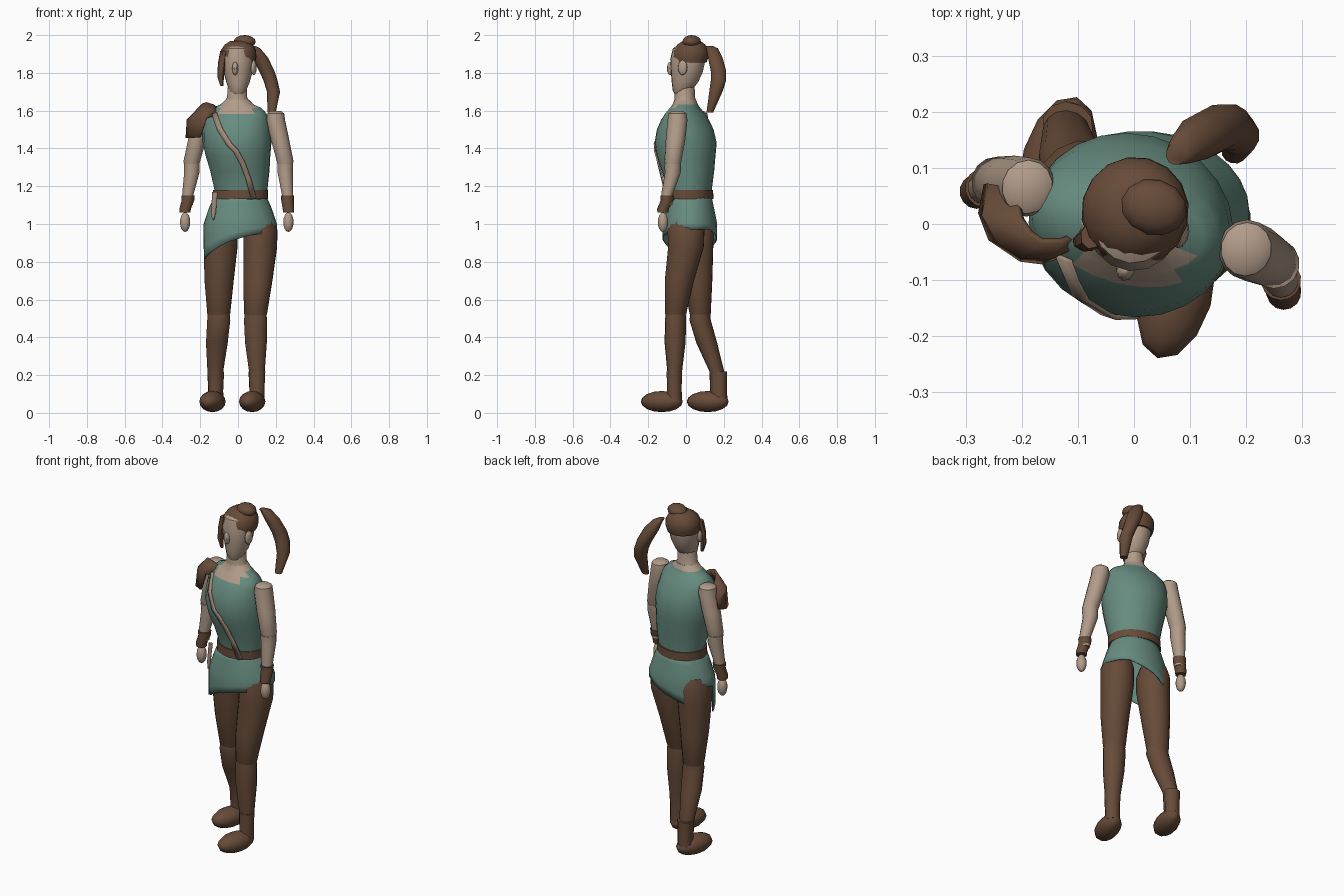
import bpy, bmesh, math
from mathutils import Vector
from mathutils.bvhtree import BVHTree

YAW = -0.25  # whole figure is turned slightly


def material(name, rgb):
    m = bpy.data.materials.new(name)
    m.diffuse_color = (*rgb, 1)
    return m


SKIN = material("skin", (0.44, 0.33, 0.25))
TEAL = material("teal cloth", (0.135, 0.26, 0.215))
BROWN = material("brown leather", (0.135, 0.07, 0.04))
TAN = material("tan strap", (0.36, 0.26, 0.19))


def finish(name, bm, *mats, angle=40):
    bmesh.ops.recalc_face_normals(bm, faces=bm.faces)
    me = bpy.data.meshes.new(name)
    bm.to_mesh(me)
    bm.free()
    ob = bpy.data.objects.new(name, me)
    bpy.context.collection.objects.link(ob)
    for m in mats:
        me.materials.append(m)
    bpy.ops.object.select_all(action='DESELECT')
    ob.select_set(True)
    bpy.context.view_layer.objects.active = ob
    bpy.ops.object.shade_smooth_by_angle(angle=math.radians(angle))
    return ob


def skin_rows(bm, rows, closed=True):
    """Join rows of vertices with quads."""
    for a, b in zip(rows, rows[1:]):
        n = len(a)
        for i in range(n if closed else n - 1):
            j = (i + 1) % n
            bm.faces.new((a[i], a[j], b[j], b[i]))


def loft(name, rings, *mats, sides=14, yaw=YAW, rule=None, angle=40):
    """Stack horizontal ellipses given as (x, y, z, rx, ry)."""
    bm = bmesh.new()
    rows = []
    for x, y, z, rx, ry in rings:
        row = []
        for i in range(sides):
            t = math.tau * i / sides
            p, q = rx * math.cos(t), ry * math.sin(t)
            row.append(bm.verts.new((x + p * math.cos(yaw) - q * math.sin(yaw),
                                     y + p * math.sin(yaw) + q * math.cos(yaw), z)))
        rows.append(row)
    skin_rows(bm, rows)
    bm.faces.new(rows[0])
    bm.faces.new(rows[-1])
    if rule:
        for f in bm.faces:
            f.material_index = rule(f.calc_center_median())
    return finish(name, bm, *mats, angle=angle)


def ball(name, centre, radii, mat, yaw=YAW, seg=12, rows=8):
    bm = bmesh.new()
    bmesh.ops.create_uvsphere(bm, u_segments=seg, v_segments=rows, radius=1)
    ob = finish(name, bm, mat)
    ob.location, ob.scale, ob.rotation_euler = centre, radii, (0, 0, yaw)
    return ob


def sheet(name, rows, mat, thick):
    """Open strip made solid."""
    bm = bmesh.new()
    skin_rows(bm, [[bm.verts.new(p) for p in r] for r in rows], closed=False)
    ob = finish(name, bm, mat)
    mod = ob.modifiers.new("thickness", 'SOLIDIFY')
    mod.thickness, mod.offset = thick, 0
    return ob


# Torso, with bare neckline at the front
def neckline(c):
    return int(c.z > 1.63 or (c.z > 1.58 and c.y < 0.0 and -0.1 < c.x < 0.09))


torso = loft("tunic_top", [
    (0.015, 0.02, 1.12, 0.135, 0.115), (0.015, 0.018, 1.19, 0.143, 0.118),
    (0.01, 0.01, 1.28, 0.158, 0.138), (0.0, 0.0, 1.36, 0.172, 0.155),
    (-0.005, -0.002, 1.43, 0.183, 0.163), (-0.008, -0.004, 1.5, 0.182, 0.148),
    (-0.01, -0.005, 1.55, 0.175, 0.124), (-0.008, -0.005, 1.582, 0.165, 0.103),
    (-0.008, -0.005, 1.615, 0.135, 0.076), (-0.005, -0.004, 1.632, 0.09, 0.066),
    (-0.005, -0.004, 1.66, 0.06, 0.056)], TEAL, SKIN, sides=24, rule=neckline)
loft("neck", [(-0.005, -0.004, 1.64, 0.075, 0.06), (-0.005, -0.006, 1.67, 0.054, 0.054),
              (-0.003, -0.008, 1.75, 0.05, 0.053)], SKIN)

# Skirt with an uneven hem: angle in degrees, hem height
HEM = [(0, .972), (48, .97), (60, .955), (95, .92), (138, .865), (140, .972), (184, .972),
       (187, .815), (215, .85), (250, .905), (285, .94), (313, .952), (315, .974), (360, .972)]


def hem(deg):
    for (a, za), (b, zb) in zip(HEM, HEM[1:]):
        if a <= deg <= b:
            return za + (zb - za) * (deg - a) / (b - a)


bm = bmesh.new()
angles = sorted(set(range(0, 360, 12)) | {138, 140, 184, 187, 313, 315})
PROFILE = [(1.15, 0.137, 0.115), (1.08, 0.168, 0.13), (1.0, 0.194, 0.146), (0.8, 0.194, 0.145)]


def skirt_radius(z):
    for (za, xa, ya), (zb, xb, yb) in zip(PROFILE, PROFILE[1:]):
        if z >= zb:
            k = (za - z) / (za - zb)
            return xa + (xb - xa) * k, ya + (yb - ya) * k


rows = []
for s in range(7):
    row = []
    for d in angles:
        z = 1.15 + (hem(d) - 1.15) * s / 6
        rx, ry = skirt_radius(z)
        t = math.radians(d)
        row.append(bm.verts.new((0.012 + rx * math.cos(t), 0.02 + ry * math.sin(t), z)))
    rows.append(row)
skin_rows(bm, rows)
skirt = finish("tunic_skirt", bm, TEAL)
mod = skirt.modifiers.new("cloth", 'SOLIDIFY')
mod.thickness = 0.006

loft("belt", [(0.013, 0.018, 1.132, 0.148, 0.126), (0.013, 0.018, 1.18, 0.147, 0.124)],
     BROWN, sides=24)
loft("knife", [(-0.132, -0.088, 1.02, 0.005, 0.004), (-0.13, -0.088, 1.06, 0.013, 0.007),
               (-0.122, -0.082, 1.17, 0.015, 0.008)], TAN, sides=8)

# Diagonal chest strap laid onto the torso
tree = BVHTree.FromPolygons([v.co for v in torso.data.vertices],
                            [p.vertices for p in torso.data.polygons])
PATH = [(-0.125, 1.585), (-0.095, 1.5), (-0.045, 1.42), (-0.01, 1.385),
        (0.025, 1.32), (0.055, 1.24), (0.083, 1.135)]
rows = []
for x, z in PATH:
    row = []
    for side in (-0.013, 0.013):
        hit = tree.ray_cast(Vector((x + side, -1, z + side * 0.4)), Vector((0, 1, 0)))[0]
        row.append(hit + Vector((0, -0.013 if z < 1.25 else -0.006, 0)))
    rows.append(row)
sheet("chest_strap", rows, TAN, 0.008)

# Shoulder guard: a curved shell in front of and outside one shoulder
low = [(-.262, .07, 1.47), (-.272, .02, 1.455), (-.255, -.025, 1.455),
       (-.2, -.062, 1.46), (-.165, -.066, 1.56), (-.1, -.045, 1.58)]
mid = [(-.255, .07, 1.52), (-.266, .015, 1.55), (-.24, -.03, 1.56),
       (-.2, -.056, 1.57), (-.15, -.058, 1.6), (-.1, -.035, 1.595)]
top = [(-.21, .06, 1.56), (-.2, .01, 1.61), (-.185, -.015, 1.635),
       (-.165, -.03, 1.642), (-.13, -.03, 1.63), (-.1, -.018, 1.605)]
sheet("shoulder_guard", [low, mid, top], BROWN, 0.012)

# Arms: shoulder, elbow, wrist and hand centres
ARMS = {"left": [(.2, -.045), (.222, -.055), (.25, -.07), (.262, -.1), (.267, -.122)],
        "right": [(-.19, .066), (-.215, .07), (-.245, .075), (-.265, .065), (-.28, .058)]}
for side, (sh, up, el, wr, ha) in ARMS.items():
    loft(side + "_upper_arm", [(*el, 1.31, .038, .038), (*el, 1.33, .045, .045),
         (*up, 1.45, .049, .052), (*sh, 1.55, .05, .053), (*sh, 1.585, .045, .048),
         (*sh, 1.597, .03, .03)], SKIN)
    loft(side + "_forearm", [(*wr, 1.1, .027, .027), (*wr, 1.16, .031, .031),
         (*el, 1.27, .041, .042), (*el, 1.32, .043, .044)], SKIN)
    loft(side + "_bracer", [(*ha, 1.06, .029, .029), (*ha, 1.08, .031, .031),
         (*wr, 1.125, .034, .034), (*wr, 1.152, .036, .036)], BROWN)
    ball(side + "_hand", (*ha, 1.01), (.028, .028, .052), SKIN)

# Legs: (x, y) of hip, thigh, knee, calf, ankle and boot, then foot centre
LEGS = {"left": [(.118, .0), (.105, -.035), (.093, -.055), (.095, -.058), (.1, -.06),
                 (.1, -.062), (.075, -.128)],
        "right": [(-.092, .05), (-.1, .062), (-.102, .075), (-.112, .11), (-.12, .163),
                  (-.118, .178), (-.135, .115)]}
for side, (hip, th, kn, ca, an, bo, fo) in LEGS.items():
    loft(side + "_thigh", [(*kn, .5, .05, .045), (*kn, .525, .062, .056),
         (*th, .7, .078, .078), (*hip, .88, .09, .096), (*hip, .97, .09, .1),
         (*hip, 1.03, .07, .08)], BROWN, sides=16)
    loft(side + "_shin", [(*an, .1, .036, .034), (*an, .22, .043, .039),
         (*ca, .37, .059, .055), (*kn, .49, .063, .056), (*kn, .52, .06, .053)], BROWN)
    loft(side + "_boot_shaft", [(*bo, .06, .042, .042), (*bo, .12, .041, .039),
         (*bo, .22, .046, .04)], BROWN, sides=10)
    ball(side + "_foot", (*fo, .06), (.064, .116, .056), BROWN, yaw=-0.29)

# Head, nose and ears
loft("head", [(-.002, -.035, 1.688, .03, .025), (-.002, -.02, 1.705, .045, .05),
              (0, -.006, 1.75, .062, .07), (0, .004, 1.8, .076, .084),
              (0, .01, 1.87, .086, .094), (0, .015, 1.93, .075, .085),
              (0, .02, 1.955, .04, .05)], SKIN, sides=16, yaw=-0.1)
ball("nose", (-.015, -.082, 1.823), (.017, .02, .036), SKIN, seg=8, rows=6)
for s, part in ((-1, "right_ear"), (1, "left_ear")):
    ball(part, (s * .083, -.018, 1.828), (.015, .026, .04), SKIN, seg=10, rows=6)

# Hair: cap, bun, front lock and ponytail
loft("hair_cap", [(.002, .02, 1.855, .09, .09), (.002, .022, 1.885, .096, .098),
                  (.002, .025, 1.92, .094, .094), (.004, .028, 1.95, .075, .075),
                  (.006, .03, 1.97, .045, .045)], BROWN, sides=16, angle=60)
ball("hair_bun", (.035, .03, 1.965), (.06, .05, .035), BROWN)
loft("front_lock", [(-.085, -.03, 1.73, .008, .008), (-.092, -.032, 1.78, .018, .015),
                    (-.085, -.03, 1.85, .022, .02), (-.075, -.02, 1.915, .02, .025)],
     BROWN, sides=8)
loft("ponytail", [(.178, .126, 1.59, .022, .018), (.188, .158, 1.7, .036, .036),
                  (.172, .172, 1.76, .038, .042), (.152, .172, 1.81, .042, .042),
                  (.118, .155, 1.88, .043, .04), (.09, .138, 1.93, .028, .032),
                  (.075, .125, 1.942, .018, .02)], BROWN, sides=12)
